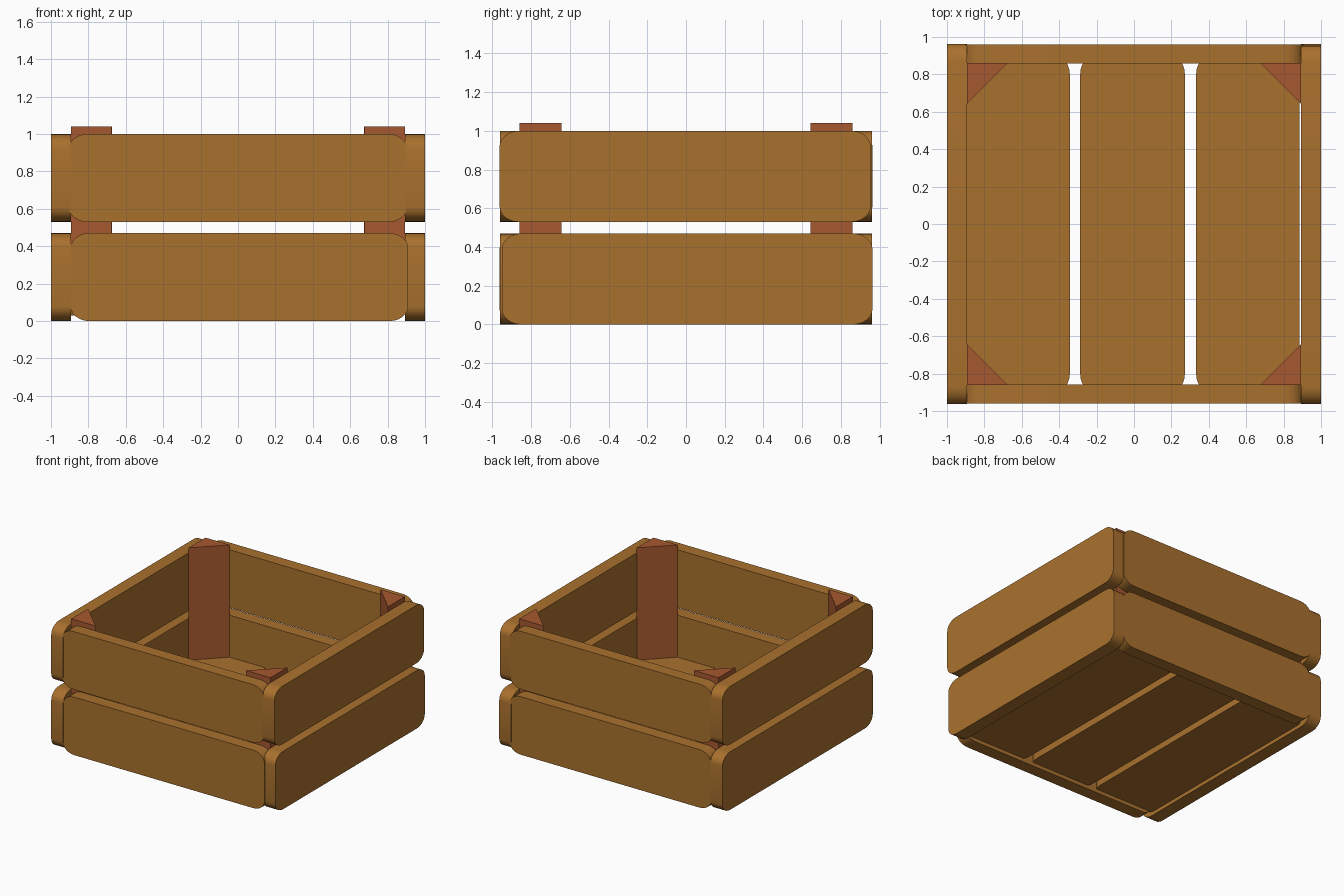
import bpy, bmesh, math
from mathutils import Matrix, Vector

if "Cube" in bpy.data.objects:
    bpy.data.objects.remove(bpy.data.objects["Cube"])


def material(name, rgb):
    m = bpy.data.materials.new(name)
    m.diffuse_color = (*rgb, 1)
    m.use_nodes = True
    m.node_tree.nodes["Principled BSDF"].inputs["Base Color"].default_value = m.diffuse_color
    return m


WOOD = material("plank wood", (0.40, 0.165, 0.027))
POST = material("post wood", (0.38, 0.098, 0.029))


def extrude_outline(name, pts, depth, matrix, mat):
    """Extrude a 2D outline along local z and place it with a matrix."""
    bm = bmesh.new()
    face = bm.faces.new([bm.verts.new((x, y, 0)) for x, y in pts])
    new = bmesh.ops.extrude_face_region(bm, geom=[face])["geom"]
    bmesh.ops.translate(bm, vec=(0, 0, depth),
                        verts=[v for v in new if isinstance(v, bmesh.types.BMVert)])
    bmesh.ops.transform(bm, matrix=matrix, verts=bm.verts)
    bmesh.ops.recalc_face_normals(bm, faces=bm.faces)
    me = bpy.data.meshes.new(name)
    bm.to_mesh(me)
    bm.free()
    me.materials.append(mat)
    ob = bpy.data.objects.new(name, me)
    bpy.context.collection.objects.link(ob)
    return ob


def plank(name, a, b, lo, hi, depth, matrix):
    """Plank from a to b along its length, lo to hi across, with rounded corners."""
    rx, ry, n = 0.10, 0.08, 6
    pts = []
    for cx, cy, start in ((b - rx, hi - ry, 0), (a + rx, hi - ry, 90),
                          (a + rx, lo + ry, 180), (b - rx, lo + ry, 270)):
        for i in range(n + 1):
            t = math.radians(start + 90 * i / n)
            pts.append((cx + rx * math.cos(t), cy + ry * math.sin(t)))
    ob = extrude_outline(name, pts, depth, matrix, WOOD)
    bpy.context.view_layer.objects.active = ob
    ob.select_set(True)
    bpy.ops.object.shade_smooth_by_angle(angle=math.radians(40))
    ob.select_set(False)


def frame(u, v, w, origin):
    """Matrix with local axes u, v, w and an origin."""
    m = Matrix((u, v, w)).transposed().to_4x4()
    m.translation = Vector(origin)
    return m


X, Y, Z = Vector((1, 0, 0)), Vector((0, 1, 0)), Vector((0, 0, 1))

# wall planks: two rows on four sides
for row, lo, hi, xa, xb, ya, yb in (("lower", 0, 0.47, -0.895, 0.91, -0.951, 0.963),
                                    ("upper", 0.53, 1.0, -0.905, 0.905, -0.963, 0.954)):
    plank("front_plank_" + row, xa, xb, lo, hi, 0.102, frame(X, Z, Y, (0, -0.961, 0)))
    plank("back_plank_" + row, xa, xb, lo, hi, 0.102, frame(X, Z, Y, (0, 0.859, 0)))
    plank("right_plank_" + row, ya, yb, lo, hi, 0.108, frame(Y, Z, X, (0.892, 0, 0)))
    plank("left_plank_" + row, -0.963, 0.963, lo, hi, 0.107, frame(Y, Z, X, (-1, 0, 0)))

# floor planks
for i, (lo, hi) in enumerate(((-0.90, -0.343), (-0.288, 0.272), (0.332, 0.886))):
    plank("floor_plank_%d" % (i + 1), -0.90, 0.90, lo, hi, 0.10,
          frame(Y, X, Z, (0, 0, 0.03)))

# triangular corner posts
for sx, side in ((-1, "left"), (1, "right")):
    for sy, end in ((-1, "front"), (1, "back")):
        cx, cy = sx * 0.893, sy * 0.86
        extrude_outline("corner_post_%s_%s" % (end, side),
                        [(cx, cy), (cx - sx * 0.218, cy), (cx, cy - sy * 0.216)],
                        0.92, Matrix.Translation((0, 0, 0.12)), POST)
